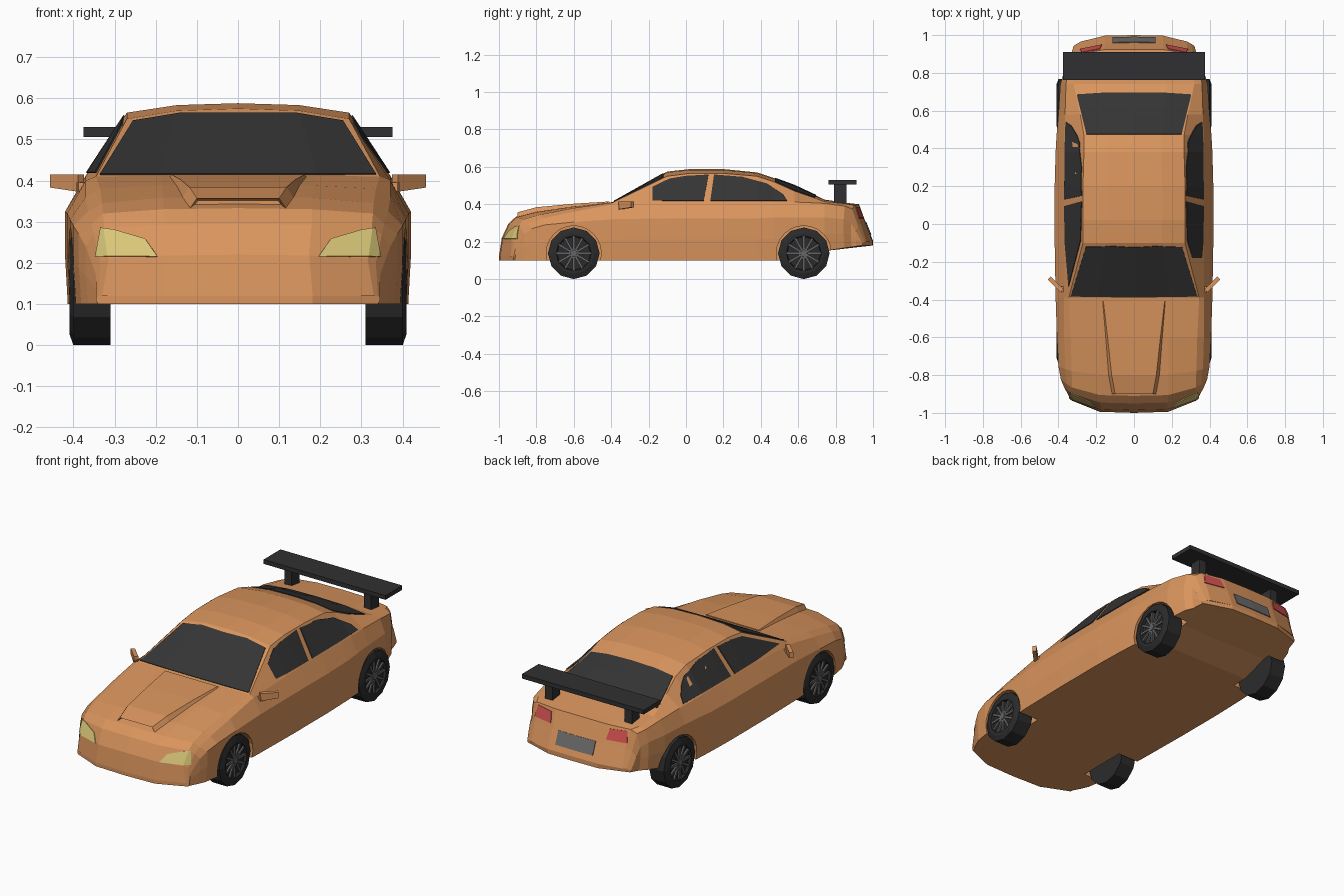
import bpy, bmesh, math
from mathutils import Vector, Matrix

if "Cube" in bpy.data.objects:
    bpy.data.objects.remove(bpy.data.objects["Cube"])


def material(name, r, g, b):
    m = bpy.data.materials.new(name)
    m.use_nodes = True
    m.diffuse_color = (r, g, b, 1)
    m.node_tree.nodes["Principled BSDF"].inputs["Base Color"].default_value = (r, g, b, 1)
    return m


ORANGE = material("orange paint", .70, .30, .11)
GLASS = material("dark glass", .035, .035, .035)
RUBBER = material("black rubber", .024, .024, .025)
WING = material("black wing", .03, .03, .032)
METAL = material("wheel grey", .13, .13, .13)
LAMP = material("headlight yellow", .70, .58, .19)
RED = material("taillight red", .64, .08, .08)
PLATE = material("plate grey", .15, .15, .15)


def finish(bm, name, mat):
    bmesh.ops.recalc_face_normals(bm, faces=bm.faces)
    me = bpy.data.meshes.new(name)
    bm.to_mesh(me)
    bm.free()
    me.materials.append(mat)
    ob = bpy.data.objects.new(name, me)
    bpy.context.collection.objects.link(ob)
    return ob


def loft(bm, rings, closed_rows=False):
    """Skin a list of closed rings of points; returns the vertex rows."""
    rows = [[bm.verts.new(p) for p in ring] for ring in rings]
    for a, b in zip(rows, rows[1:]):
        for i in range(len(a)):
            j = (i + 1) % len(a)
            bm.faces.new((a[i], a[j], b[j], b[i]))
    return rows


def add_box(bm, centre, size, rot=None):
    mat = Matrix.Translation(centre) @ (rot or Matrix()) @ Matrix.Diagonal((*size, 1))
    return bmesh.ops.create_cube(bm, size=1, matrix=mat)["verts"]


# ---- body shell: cross-sections along the length, ends rounded in plan ----
# y, side width, shoulder z, belt width, belt z, rail width, rail z, centre z
SECTIONS = [
    (-1.0, .345, .115, .34, .12, .33, .12, .12),
    (-.985, .345, .17, .335, .2, .315, .21, .22),
    (-.95, .37, .24, .35, .27, .325, .285, .295),
    (-.91, .387, .27, .355, .295, .328, .32, .333),
    (-.8, .4, .29, .365, .325, .33, .345, .362),
    (-.6, .408, .305, .37, .36, .335, .38, .39),
    (-.39, .415, .32, .37, .4, .345, .41, .412),
    (-.1, .42, .325, .37, .41, .27, .55, .575),
    (.02, .42, .325, .37, .412, .27, .565, .588),
    (.2, .42, .325, .37, .412, .27, .565, .588),
    (.38, .415, .325, .37, .412, .265, .55, .57),
    (.47, .41, .33, .368, .412, .265, .52, .54),
    (.58, .4, .33, .365, .412, .285, .47, .5),
    (.74, .39, .33, .36, .405, .32, .415, .425),
    (.88, .36, .32, .345, .39, .31, .402, .405),
    (.925, .335, .3, .32, .375, .29, .395, .4),
    (.96, .33, .26, .31, .285, .28, .3, .305),
    (1.0, .32, .19, .3, .2, .28, .2, .205),
]


def body_ring(y, w, zs, wb, ze, wr, zr, zt):
    zb = .1 if y < .7 else .15 + .115 * (y - .74)
    half = [(0, zb), (wr * .55, zb), (w * .985, zb), (w, (zb + zs) / 2), (w, zs),
            (wb, ze), (wr, zr), (wr * .55, zr + .8 * (zt - zr)), (0, zt)]
    ring = half + [(-x, z) for x, z in half[-2:0:-1]]
    front, rear = max(0, (-y - .7) / .3), max(0, (y - .8) / .2)
    return [(x, y + 5.5 * x ** 4 * (front - rear), z) for x, z in ring]


bm = bmesh.new()
rows = loft(bm, [body_ring(*s) for s in SECTIONS])
for row in (rows[0], rows[-1]):
    for ids in ((0, 1, 7, 8), range(1, 8), (0, 15, 9, 8), range(9, 16)):
        bm.faces.new([row[i] for i in ids])
body = finish(bm, "body_shell", ORANGE)
shell = body.data.copy()


# ---- glass, lamps and plate: thin patches cut out of the shell surface ----
def patch(name, outline, axes, facing, mat):
    facing = Vector(facing)
    bm = bmesh.new()
    bm.from_mesh(shell)
    bmesh.ops.delete(bm, geom=[f for f in bm.faces if f.normal.dot(facing) < .2], context="FACES")
    u, v = axes
    pts = []
    for p in outline:
        co = Vector((0, 0, 0))
        co[u], co[v] = p
        pts.append(co)
    middle = sum(pts, Vector()) / len(pts)
    for p, q in zip(pts, pts[1:] + pts[:1]):
        side = (q - p).cross(facing)
        if side.dot(middle - p) > 0:
            side.negate()
        bmesh.ops.bisect_plane(bm, geom=bm.verts[:] + bm.edges[:] + bm.faces[:],
                               plane_co=p, plane_no=side, clear_outer=True)
    ob = finish(bm, name, mat)
    thick = ob.modifiers.new("thickness", "SOLIDIFY")
    thick.thickness, thick.offset = .008, 0
    return ob


def both(half):
    return half + [(-a, b) for a, b in reversed(half)]


patch("windshield", both([(.335, .414), (.255, .543), (.14, .562)]), (0, 2), (0, -1, 0), GLASS)
patch("rear_window", both([(.252, .475), (.303, .685), (.15, .695)]), (0, 1), (0, 0, 1), GLASS)
for side, s in (("left", 1), ("right", -1)):
    patch("front_window_" + side,
          [(-.33, .418), (.095, .418), (.12, .557), (0, .55), (-.09, .535)], (1, 2), (s, 0, 0), GLASS)
    patch("back_window_" + side,
          [(.13, .418), (.15, .557), (.3, .545), (.43, .51), (.52, .45), (.54, .418)],
          (1, 2), (s, 0, 0), GLASS)
    patch("headlight_" + side,
          [(s * x, z) for x, z in [(.345, .215), (.332, .285), (.3, .28), (.225, .258), (.195, .215)]],
          (0, 2), (0, -1, 0), LAMP)
    patch("taillight_" + side,
          [(s * x, z) for x, z in [(.17, .325), (.18, .38), (.275, .385), (.285, .325)]],
          (0, 2), (0, 1, 0), RED)
patch("number_plate", both([(.115, .235), (.115, .305)]), (0, 2), (0, 1, 0), PLATE)

# ---- wheels and arches ----
RADIUS = .138
SEGMENTS = 12


def lathe(bm, profile, segments):
    rings = [[(x, r * math.cos(math.tau * i / segments), r * math.sin(math.tau * i / segments))
              for i in range(segments)] for x, r in profile]
    rows = loft(bm, rings)
    bm.faces.new(rows[0])
    bm.faces.new(rows[-1])


def cut_arch(place):
    bm = bmesh.new()
    lathe(bm, [(-.08, .147), (.2, .147)], 24)
    cutter = finish(bm, "arch_cutter", ORANGE)
    cutter.location = place
    cutter.scale.x = math.copysign(1, place.x)
    if place.x < 0:
        cutter.scale.x = 1
        cutter.rotation_euler.z = math.pi
    cutter.hide_render = True
    mod = body.modifiers.new("arch", "BOOLEAN")
    mod.operation, mod.solver, mod.object = "DIFFERENCE", "EXACT", cutter
    bpy.context.view_layer.objects.active = body
    bpy.ops.object.modifier_apply(modifier="arch")
    bpy.data.objects.remove(cutter)


def wheel(name, place):
    turn = 0 if place.x > 0 else math.pi
    bm = bmesh.new()
    lathe(bm, [(-.05, .09), (-.05, RADIUS), (.04, RADIUS), (.05, .11), (.05, .094), (.036, .09)], SEGMENTS)
    tyre = finish(bm, name + "_tyre", RUBBER)
    bm = bmesh.new()
    for i in range(SEGMENTS):
        rot = Matrix.Rotation(math.tau * i / SEGMENTS, 4, "X")
        add_box(bm, rot @ Vector((.04, 0, .053)), (.01, .012, .078), rot)
    lathe(bm, [(.035, .022), (.049, .018)], SEGMENTS)
    rim = finish(bm, name + "_spokes", METAL)
    for ob in (tyre, rim):
        ob.location = place
        ob.rotation_euler.z = turn


for end, y in (("front", -.6), ("rear", .63)):
    for side, s in (("left", 1), ("right", -1)):
        spot = Vector((s * .36, y, RADIUS))
        cut_arch(spot)
        wheel(f"{end}_{side}_wheel", spot)

# ---- bonnet bulge with recessed intake ----
bm = bmesh.new()
bulge = [(-.9, .1, .357), (-.8, .118, .384), (-.6, .14, .403), (-.41, .162, .415)]
rows = loft(bm, [[(-w - .02, y, z - .03), (-w, y, z), (w, y, z), (w + .02, y, z - .03)]
                 for y, w, z in bulge])
bm.faces.new(rows[-1])
mouth = bm.faces.new(rows[0])
bmesh.ops.recalc_face_normals(bm, faces=bm.faces)
bmesh.ops.inset_region(bm, faces=[mouth], thickness=.006)
bmesh.ops.translate(bm, verts=mouth.verts, vec=(0, .03, 0))
finish(bm, "bonnet_scoop", ORANGE)

# ---- door mirrors ----
for side, s in (("left", 1), ("right", -1)):
    bm = bmesh.new()
    verts = add_box(bm, (s * .415, -.32, .394), (.095, .022, .042),
                    Matrix.Rotation(s * math.radians(45), 4, "Z"))
    for v in verts:
        if abs(v.co.x) > .42 and v.co.z < .39:
            v.co.z += .01
    add_box(bm, (s * .378, -.345, .385), (.03, .03, .02))
    finish(bm, "mirror_" + side, ORANGE)

# ---- rear wing ----
bm = bmesh.new()
add_box(bm, (0, .837, .518), (.752, .148, .024))
for s in (1, -1):
    add_box(bm, (s * .245, .825, .45), (.045, .068, .12))
finish(bm, "rear_wing", WING)
